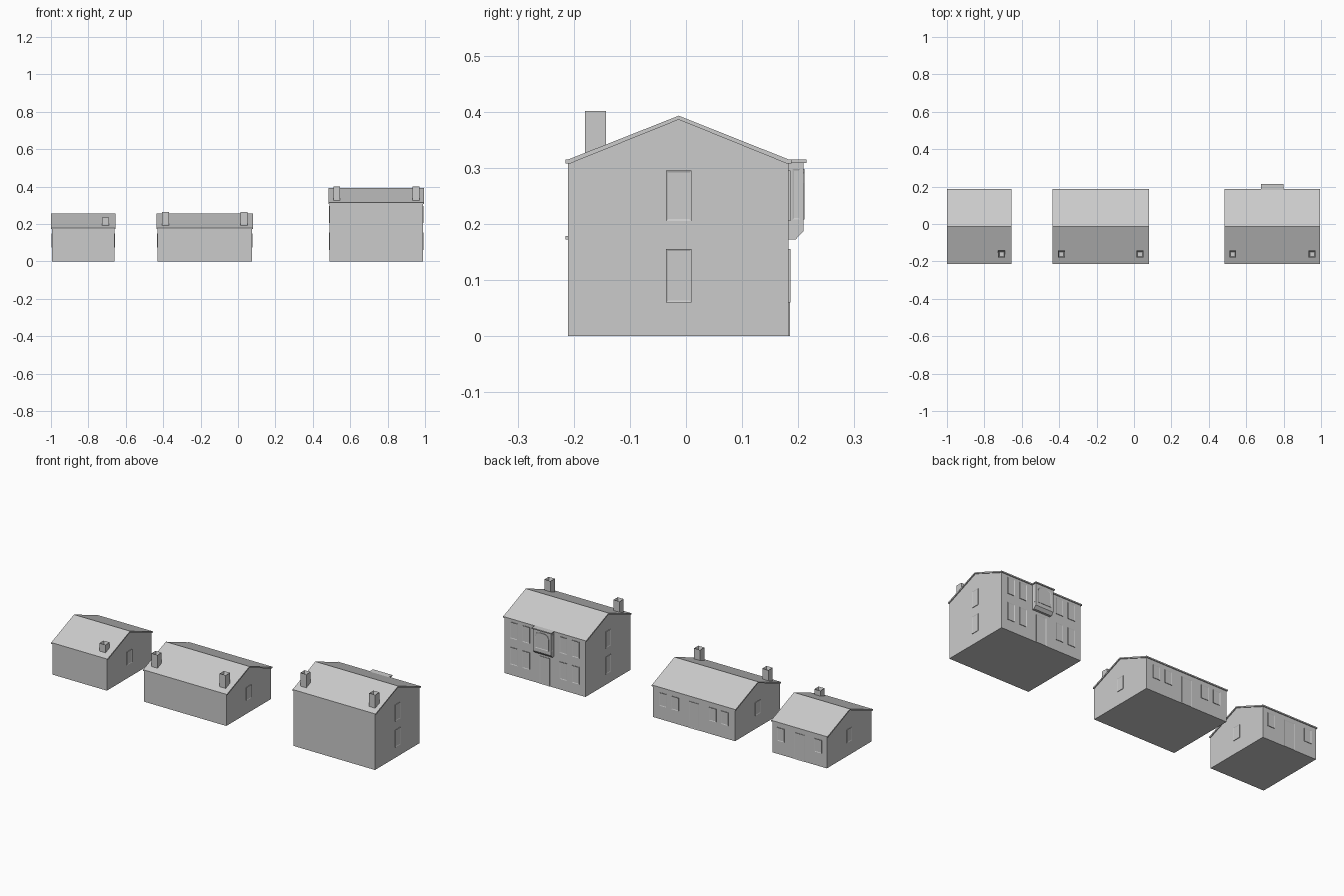
import bpy
import bmesh
from mathutils import Vector

cube = bpy.data.objects.get("Cube")
if cube:
    bpy.data.objects.remove(cube)

GREY = (0.6, 0.6, 0.6, 1.0)
plaster = bpy.data.materials.new("plain_grey")
plaster.use_nodes = True
plaster.diffuse_color = GREY
plaster.node_tree.nodes["Principled BSDF"].inputs["Base Color"].default_value = GREY

# Wall planes and ridge shared by the three houses
FRONT, BACK, RIDGE = -0.21, 0.183, -0.013
RISE = 0.078
LIP = 0.005


def finish(name, bm):
    bmesh.ops.recalc_face_normals(bm, faces=bm.faces)
    mesh = bpy.data.meshes.new(name)
    bm.to_mesh(mesh)
    bm.free()
    mesh.materials.append(plaster)
    obj = bpy.data.objects.new(name, mesh)
    bpy.context.collection.objects.link(obj)
    return obj


def prism(bm, points, depth):
    """Extrude a closed outline along depth; returns the far cap."""
    face = bm.faces.new([bm.verts.new(p) for p in points])
    out = bmesh.ops.extrude_face_region(bm, geom=[face], use_keep_orig=True)["geom"]
    bmesh.ops.translate(bm, vec=depth, verts=[v for v in out if isinstance(v, bmesh.types.BMVert)])
    return next(f for f in out if isinstance(f, bmesh.types.BMFace))


def along_x(name, profile, x0, x1):
    bm = bmesh.new()
    prism(bm, [(x0, y, z) for y, z in profile], Vector((x1 - x0, 0, 0)))
    return finish(name, bm)


def panel(name, centre, normal, width, height, thick=0.003, arch=0.0):
    """Thin framed plate on a wall; centre is the middle of its foot."""
    n = Vector(normal)
    side = Vector((0, 0, 1)).cross(n)
    w = width / 2
    outline = [(-w, 0), (w, 0)]
    if arch:
        outline += [(w, height - arch), (w - arch * 0.3, height - arch * 0.3), (w - arch, height),
                    (arch - w, height), (arch * 0.3 - w, height - arch * 0.3), (-w, height - arch)]
    else:
        outline += [(w, height), (-w, height)]
    bm = bmesh.new()
    foot = Vector(centre)
    cap = prism(bm, [foot + side * u + Vector((0, 0, v)) for u, v in outline], n * thick)
    # Recess the pane inside its frame
    bmesh.ops.recalc_face_normals(bm, faces=bm.faces)
    bmesh.ops.inset_region(bm, faces=[cap], thickness=0.005)
    bmesh.ops.translate(bm, vec=-n * 0.0015, verts=cap.verts)
    return finish(name, bm)


def chimney(name, x, base, top):
    half, y = 0.0185, -0.1615
    bm = bmesh.new()
    cap = prism(bm, [(x - half, y - half, base), (x + half, y - half, base),
                     (x + half, y + half, base), (x - half, y + half, base)],
                Vector((0, 0, top - base)))
    # Sink the flue into the top
    bmesh.ops.recalc_face_normals(bm, faces=bm.faces)
    bmesh.ops.inset_region(bm, faces=[cap], thickness=0.009)
    bmesh.ops.translate(bm, vec=(0, 0, -0.02), verts=cap.verts)
    return finish(name, bm)


def house(name, x0, x1, eave, storeys, bays, chimneys, stack_top):
    mid = (x0 + x1) / 2
    # Walls with gabled ends
    along_x(name + "_walls", [(FRONT, 0), (BACK, 0), (BACK, eave), (RIDGE, eave + RISE), (FRONT, eave)], x0, x1)
    # Thin roof with eave lips
    top = eave + 0.005
    along_x(name + "_roof", [
        (FRONT - LIP, eave - 0.002), (FRONT - LIP, top), (FRONT, top), (RIDGE, eave + RISE + 0.005),
        (BACK, top), (BACK + LIP, top), (BACK + LIP, eave - 0.002), (BACK - 0.004, eave - 0.002),
        (RIDGE, eave + RISE - 0.002), (FRONT + 0.004, eave - 0.002)], x0 - LIP, x1 + LIP)
    # Windows on the back wall and both gables
    for level, (sill, height) in enumerate(storeys):
        tag = name + "_window_" + str(level)
        for offset in bays:
            for s in (-1, 1):
                panel(tag + "_back", (mid + s * offset, BACK, sill), (0, 1, 0), 0.044, height)
        panel(tag + "_left", (x1, RIDGE, sill), (1, 0, 0), 0.045, height)
        panel(tag + "_right", (x0, RIDGE, sill), (-1, 0, 0), 0.045, height)
    # Door in the middle of the back wall
    panel(name + "_door", (mid, BACK, 0), (0, 1, 0), 0.062, sum(storeys[0]), 0.002)
    for x in chimneys:
        chimney(name + "_chimney", x, eave, stack_top)


house("small_house", -0.995, -0.66, 0.174, [(0.075, 0.073)], [0.115], [-0.708], 0.235)
house("long_house", -0.43, 0.075, 0.174, [(0.075, 0.073)], [0.115, 0.19], [-0.388, 0.032], 0.264)
house("tall_house", 0.49, 0.99, 0.31, [(0.06, 0.095), (0.205, 0.09)], [0.115, 0.19], [0.528, 0.952], 0.401)

# Oriel above the door of the tall house
along_x("oriel", [(BACK, 0.172), (0.195, 0.172), (0.209, 0.187), (0.209, 0.31), (BACK, 0.31)], 0.685, 0.795)
along_x("oriel_roof", [(BACK - 0.01, 0.309), (0.215, 0.309), (0.215, 0.315), (BACK - 0.01, 0.315)], 0.68, 0.8)
panel("oriel_window", (0.74, 0.209, 0.208), (0, 1, 0), 0.085, 0.09, 0.002, 0.025)
for x, n in ((0.685, -1), (0.795, 1)):
    panel("oriel_side_window", (x, 0.197, 0.208), (n, 0, 0), 0.014, 0.09, 0.001)
